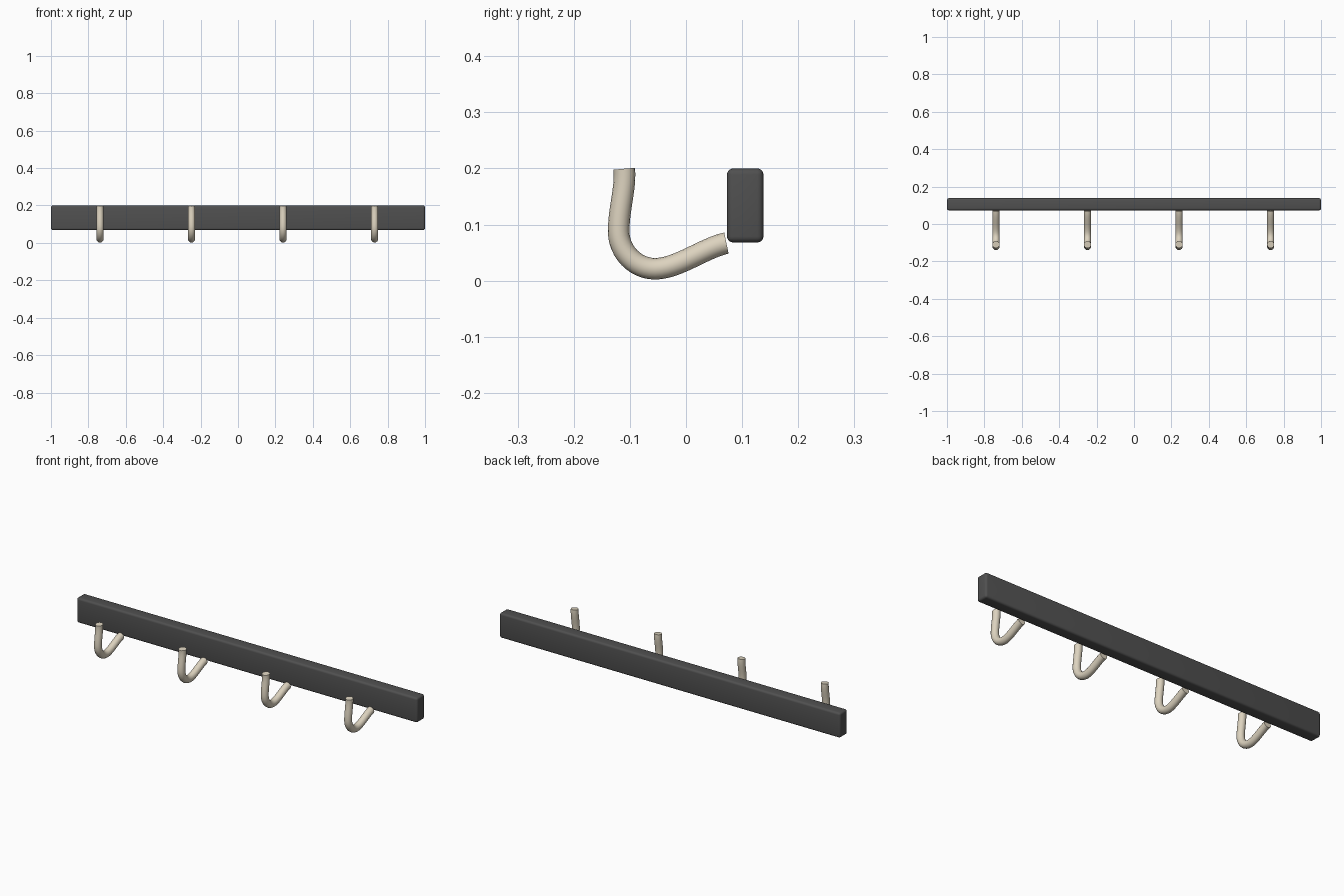
import bpy
from mathutils import Vector

if "Cube" in bpy.data.objects:
    bpy.data.objects.remove(bpy.data.objects["Cube"])


def material(name, rgb):
    m = bpy.data.materials.new(name)
    m.diffuse_color = (*rgb, 1)
    m.use_nodes = True
    m.node_tree.nodes["Principled BSDF"].inputs["Base Color"].default_value = m.diffuse_color
    return m


def activate(ob):
    bpy.ops.object.select_all(action='DESELECT')
    ob.select_set(True)
    bpy.context.view_layer.objects.active = ob


dark = material("dark_board", (0.08, 0.08, 0.08))
cream = material("cream_hook", (0.72, 0.65, 0.52))

# Long wall board with rounded edges
bpy.ops.mesh.primitive_cube_add(size=1, location=(0, 0.1055, 0.134))
board = bpy.context.object
board.name = "wall_board"
board.scale = (2, 0.065, 0.132)
bpy.ops.object.transform_apply(location=False, rotation=False, scale=True)
bevel = board.modifiers.new("rounded_edges", 'BEVEL')
bevel.width = 0.011
bevel.segments = 4
bpy.ops.object.modifier_apply(modifier=bevel.name)
bpy.ops.object.shade_smooth_by_angle()
board.data.materials.append(dark)

# Hook side path as (y, z): left handle, point, right handle
PATH = [
    ((0.111, 0.075), (0.072, 0.067), (0.033, 0.059)),
    ((-0.015, 0.0212), (-0.055, 0.0212), (-0.091, 0.0212)),
    ((-0.120, 0.052), (-0.120, 0.088), (-0.120, 0.128)),
    ((-0.107, 0.165), (-0.110, 0.1995), (-0.113, 0.234)),
]


def hook_mesh():
    curve = bpy.data.curves.new("hook_path", 'CURVE')
    curve.dimensions = '3D'
    curve.bevel_depth = 0.0192
    curve.bevel_resolution = 6
    curve.resolution_u = 12
    curve.use_fill_caps = True
    spline = curve.splines.new('BEZIER')
    spline.bezier_points.add(len(PATH) - 1)
    for p, (left, co, right) in zip(spline.bezier_points, PATH):
        p.handle_left_type = p.handle_right_type = 'FREE'
        p.co = Vector((0, *co))
        p.handle_left = Vector((0, *left))
        p.handle_right = Vector((0, *right))
    ob = bpy.data.objects.new("hook_1", curve)
    bpy.context.collection.objects.link(ob)
    activate(ob)
    bpy.ops.object.convert(target='MESH')
    ob = bpy.context.object
    bpy.ops.object.shade_smooth_by_angle()
    ob.data.materials.append(cream)
    return ob


# Four evenly spaced hooks sharing one mesh
first = hook_mesh()
first.name = "hook_1"
first.location.x = -0.738
for i in range(1, 4):
    hook = bpy.data.objects.new(f"hook_{i + 1}", first.data)
    hook.location.x = -0.738 + 0.4895 * i
    bpy.context.collection.objects.link(hook)
